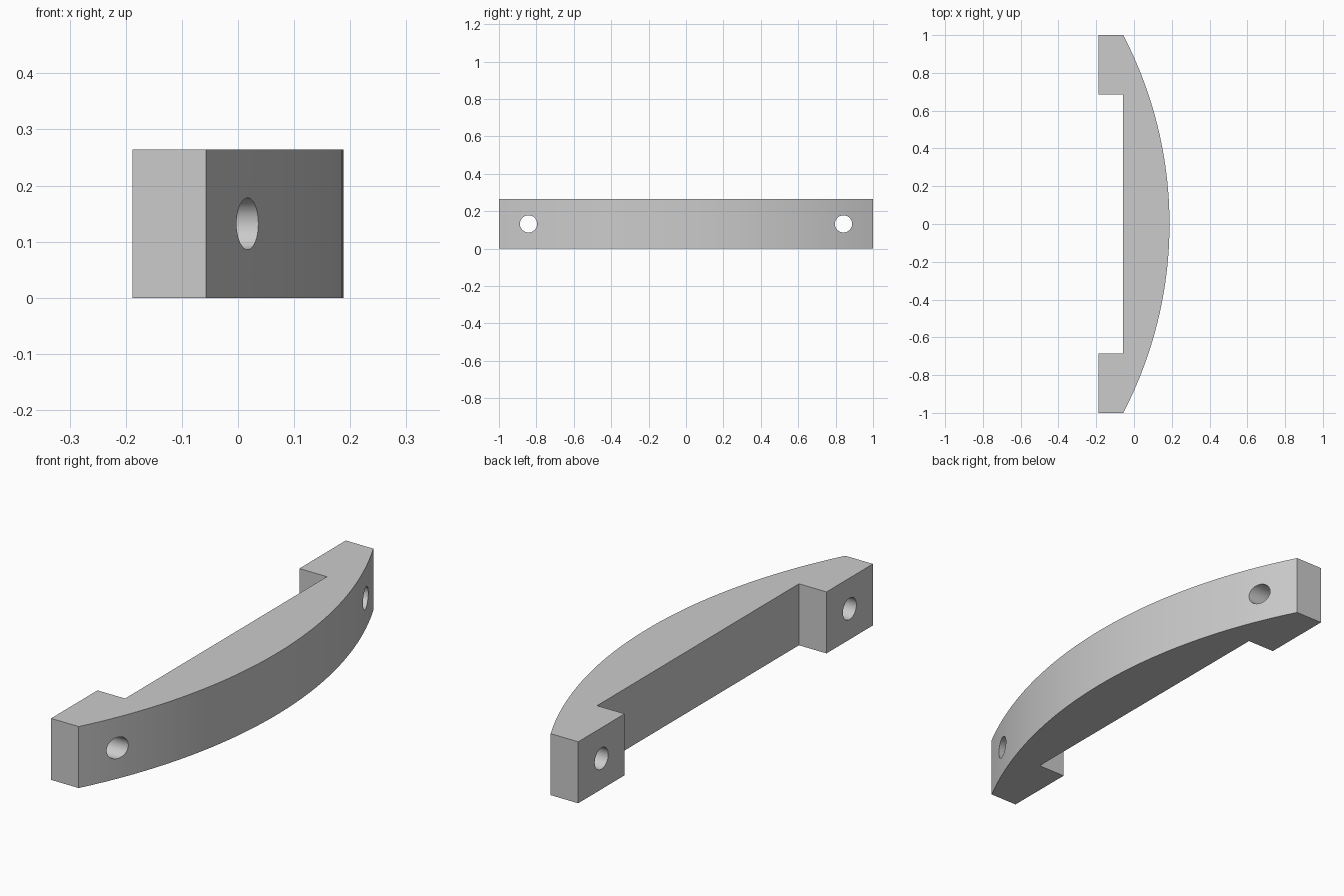
import bpy, bmesh, math

cube = bpy.data.objects.get("Cube")
if cube:
    bpy.data.objects.remove(cube, do_unlink=True)

HEIGHT = 0.264
BACK, WEB, CROWN = -0.188, -0.057, 0.188   # x of feet, grip underside, arc top
FOOT_IN = 0.685                            # inner edge of each foot
HOLE_Y, HOLE_R = 0.842, 0.046
ARC_STEPS = 48

grey = bpy.data.materials.new("plain grey")
grey.use_nodes = True
colour = (0.6, 0.6, 0.6, 1)
grey.diffuse_color = colour
grey.node_tree.nodes["Principled BSDF"].inputs["Base Color"].default_value = colour

# Plan outline: bowed outer face, two feet and the straight inner face
rise = CROWN - WEB
radius = (1 + rise ** 2) / (2 * rise)
half = math.asin(1 / radius)
outline = []
for i in range(ARC_STEPS + 1):
    a = -half + 2 * half * i / ARC_STEPS
    outline.append((CROWN - radius + radius * math.cos(a), radius * math.sin(a)))
outline += [(BACK, 1), (BACK, FOOT_IN), (WEB, FOOT_IN),
            (WEB, -FOOT_IN), (BACK, -FOOT_IN), (BACK, -1)]

# Extrude the outline into the handle
bm = bmesh.new()
base = bm.faces.new([bm.verts.new((x, y, 0)) for x, y in outline])
top = bmesh.ops.extrude_face_region(bm, geom=[base])["geom"]
bmesh.ops.translate(bm, vec=(0, 0, HEIGHT),
                    verts=[v for v in top if isinstance(v, bmesh.types.BMVert)])
bmesh.ops.recalc_face_normals(bm, faces=bm.faces)
mesh = bpy.data.meshes.new("handle")
bm.to_mesh(mesh)
bm.free()
mesh.materials.append(grey)
handle = bpy.data.objects.new("handle", mesh)
bpy.context.collection.objects.link(handle)

# Screw holes through both feet
for side, y in (("front", -HOLE_Y), ("back", HOLE_Y)):
    bpy.ops.mesh.primitive_cylinder_add(vertices=48, radius=HOLE_R, depth=1,
                                        location=(0, y, HEIGHT / 2),
                                        rotation=(0, math.pi / 2, 0))
    cutter = bpy.context.object
    cutter.name = side + "_hole_cutter"
    cutter.data.materials.append(grey)
    cut = handle.modifiers.new(side + " hole", "BOOLEAN")
    cut.operation, cut.solver, cut.object = "DIFFERENCE", "EXACT", cutter
    bpy.ops.object.select_all(action="DESELECT")
    handle.select_set(True)
    bpy.context.view_layer.objects.active = handle
    bpy.ops.object.modifier_apply(modifier=cut.name)
    bpy.data.objects.remove(cutter, do_unlink=True)

bpy.ops.object.shade_smooth_by_angle(angle=math.radians(20))
